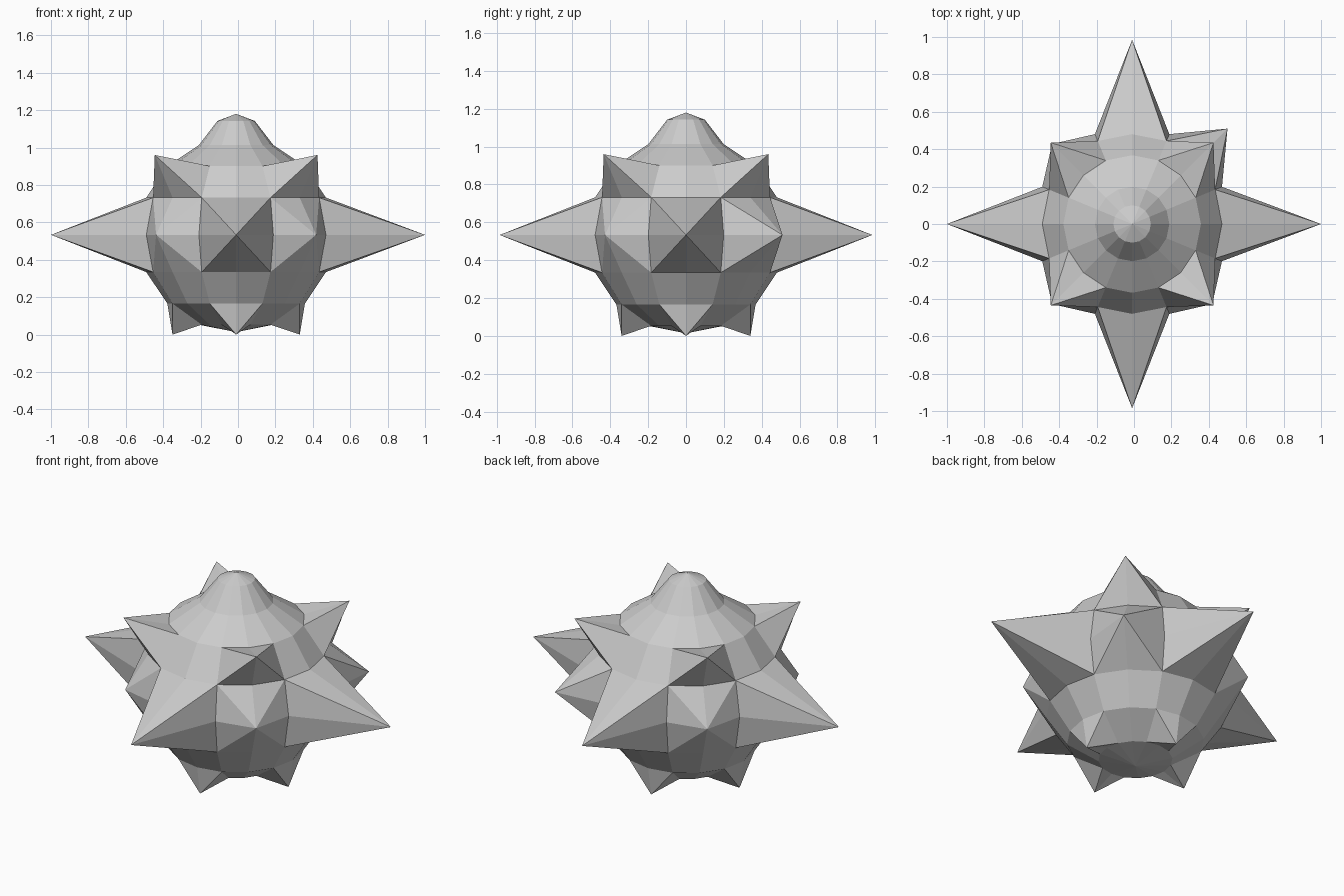
import bpy, bmesh
from math import sin, cos, pi

if "Cube" in bpy.data.objects:
    bpy.data.objects.remove(bpy.data.objects["Cube"])

SEG, R, CX, CZ = 16, 0.52, -0.01, 0.533
bm = bmesh.new()

# Rings of the ball from below to above, plus a raised nub ring
profile = [(R * cos(k * pi / 8), CZ + R * sin(k * pi / 8)) for k in range(-3, 4)]
profile.append((0.10, 1.142))
rings = [[bm.verts.new((CX + r * cos(2 * pi * i / SEG), r * sin(2 * pi * i / SEG), z))
          for i in range(SEG)] for r, z in profile]
holes = set()


def spike(low, high, mid, tip):
    """Pyramid over a patch two columns wide, from ring low to ring high."""
    a, b = mid - 1, mid + 1
    edge = [(low, i) for i in (a, mid, b)]
    edge += [(j, b) for j in range(low + 1, high)]
    edge += [(high, i) for i in (b, mid, a)]
    edge += [(j, a) for j in range(high - 1, low, -1)]
    loop = [rings[j][i % SEG] for j, i in edge]
    t = bm.verts.new(tip)
    for n, v in enumerate(loop):
        bm.faces.new((v, loop[(n + 1) % len(loop)], t))
    for j in range(low, high):
        holes.update({(j, a % SEG), (j, mid % SEG)})


# Long spikes on the four axes
for mid, x, y in ((0, 1.0, 0), (4, CX, 0.985), (8, -1.0, 0), (12, CX, -0.985)):
    spike(2, 4, mid, (x, y, CZ))

# Short diagonal studs on the belt, the back right one longer
for mid, sx, sy in ((2, 1, 1), (6, -1, 1), (10, -1, -1), (14, 1, -1)):
    d = 0.51 if mid == 2 else 0.428
    spike(2, 4, mid, (CX + sx * d, sy * d, CZ))
    # Upper diagonal spikes
    spike(4, 5, mid, (CX + sx * 0.435, sy * 0.435, 0.96))

# Feet spikes under the ball
for mid in (0, 4, 8, 12):
    a = 2 * pi * mid / SEG
    spike(0, 1, mid, (CX + 0.34 * cos(a), 0.34 * sin(a), 0.0))

# Remaining ball faces
for j in range(len(rings) - 1):
    for i in range(SEG):
        if (j, i) not in holes:
            k = (i + 1) % SEG
            bm.faces.new((rings[j][i], rings[j][k], rings[j + 1][k], rings[j + 1][i]))

# Closed poles
for ring, z in ((rings[0], CZ - R), (rings[-1], 1.18)):
    pole = bm.verts.new((CX, 0, z))
    for i in range(SEG):
        bm.faces.new((ring[i], ring[(i + 1) % SEG], pole))

bmesh.ops.recalc_face_normals(bm, faces=bm.faces)
mesh = bpy.data.meshes.new("spiked_ball")
bm.to_mesh(mesh)
bm.free()
bpy.context.collection.objects.link(bpy.data.objects.new("spiked_ball", mesh))
